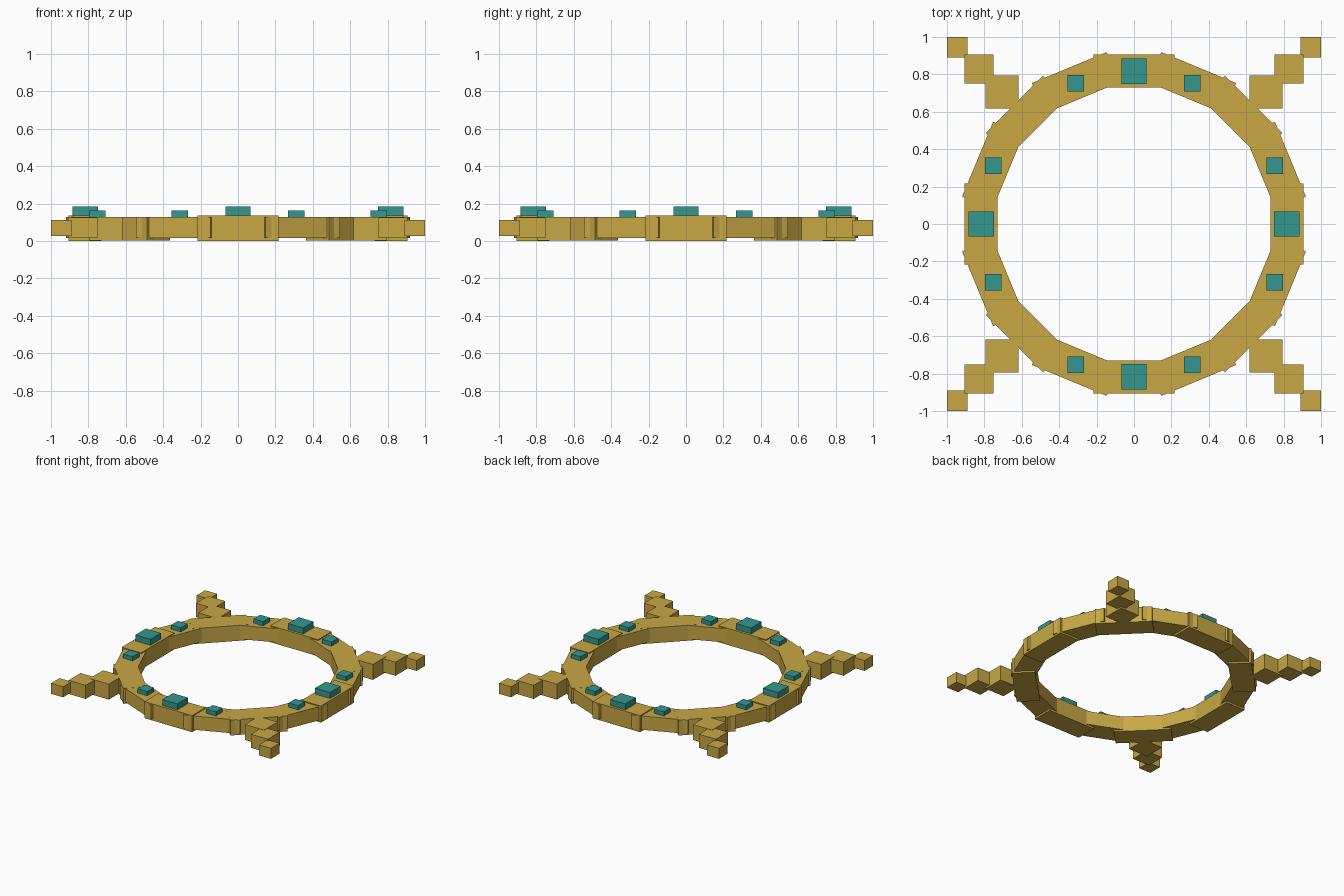
import bpy
from math import radians, sin, cos

if "Cube" in bpy.data.objects:
    bpy.data.objects.remove(bpy.data.objects["Cube"])


def make_material(name, rgb):
    mat = bpy.data.materials.new(name)
    mat.use_nodes = True
    mat.diffuse_color = (*rgb, 1)
    mat.node_tree.nodes["Principled BSDF"].inputs["Base Color"].default_value = (*rgb, 1)
    return mat


gold = make_material("gold", (0.58, 0.39, 0.06))
teal = make_material("teal", (0.035, 0.31, 0.28))


def box(name, x, y, size, bottom, top, mat, turn=0):
    """Box with a footprint centred on x, y, between two heights."""
    bpy.ops.mesh.primitive_cube_add(size=1, location=(x, y, (bottom + top) / 2),
                                    rotation=(0, 0, turn))
    obj = bpy.context.object
    obj.name = name
    obj.scale = (size[0], size[1], top - bottom)
    obj.data.materials.append(mat)
    return obj


RADIUS = 0.817
SEGMENT = (0.433, 0.176)

# Ring of overlapping blocks, with a gem on all but the diagonal ones
for i in range(16):
    angle = radians(22.5 * i)
    x, y = RADIUS * cos(angle), RADIUS * sin(angle)
    turn = angle - radians(90)
    if i % 4 == 0:
        box("main_ring_block", x, y, SEGMENT, 0, 0.136, gold, turn)
        box("large_gem", x, y, (0.136, 0.136), 0.12, 0.185, teal)
    elif i % 4 == 2:
        box("diagonal_ring_block", x, y, SEGMENT, 0.002, 0.129, gold, turn)

# Linking blocks sit slightly higher off the ground, with small gems
for i in range(1, 16, 2):
    angle = radians(22.5 * i)
    # gem spacing follows the linking blocks
    x, y = RADIUS * cos(angle), RADIUS * sin(angle)
    box("link_ring_block", x, y, SEGMENT, 0.015, 0.128, gold, angle - radians(90))
    gx, gy = 0.767 * cos(angle), 0.767 * sin(angle)
    box("small_gem", x * 0.941 + gx * 0.059, y * 0.941 + gy * 0.059,
        (0.087, 0.087), 0.11, 0.162, teal)

# Corner arms of shrinking blocks
for sx in (-1, 1):
    for sy in (-1, 1):
        for name, centre, size, bottom, top in (
                ("inner_arm_block", 0.706, 0.175, 0.002, 0.129),
                ("middle_arm_block", 0.828, 0.155, 0.015, 0.127),
                ("outer_arm_block", 0.945, 0.11, 0.027, 0.113)):
            box(name, sx * centre, sy * centre, (size, size), bottom, top, gold)
